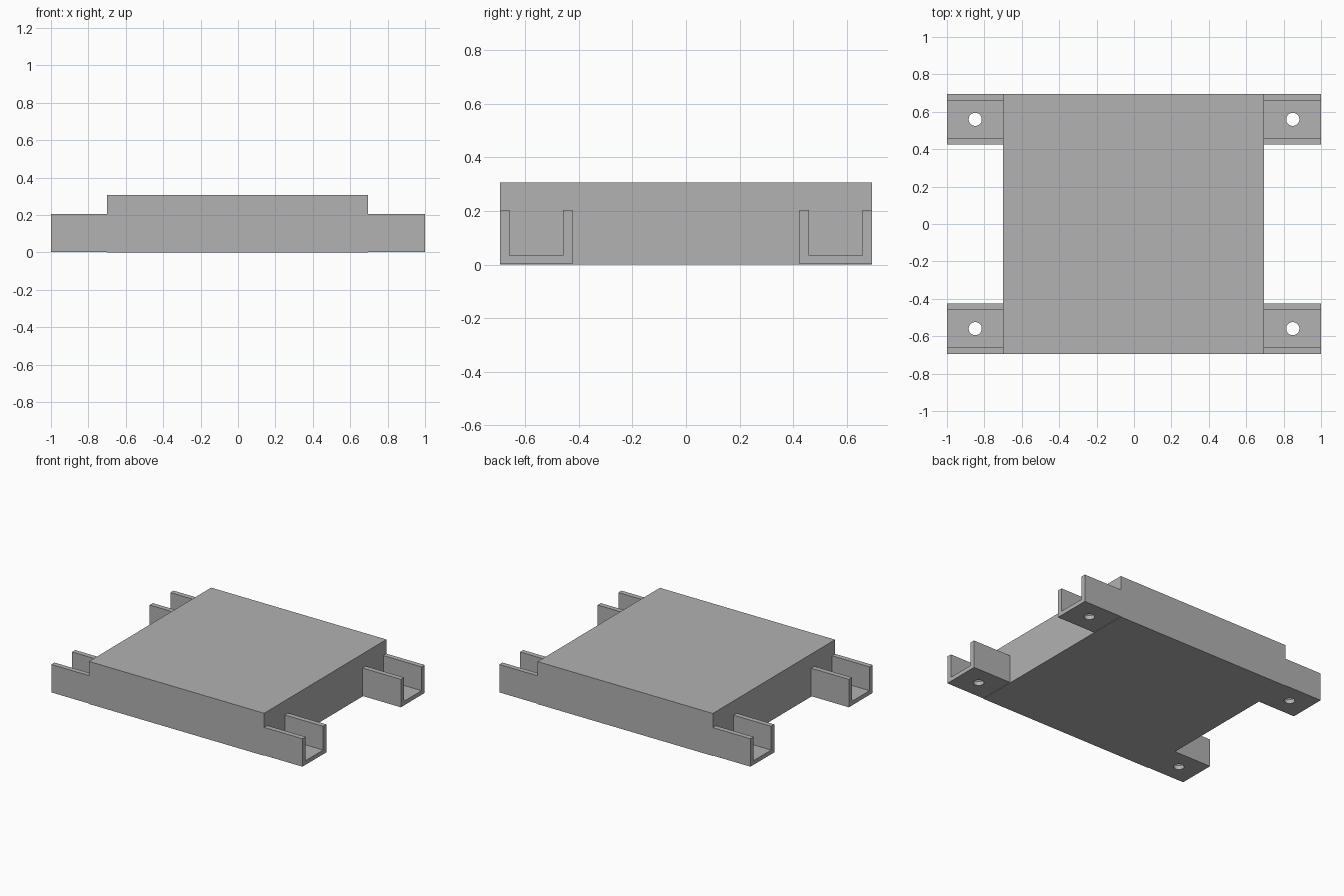
import bpy, bmesh

if "Cube" in bpy.data.objects:
    bpy.data.objects.remove(bpy.data.objects["Cube"])

grey = bpy.data.materials.new("grey")
grey.diffuse_color = (0.445, 0.445, 0.445, 1)
grey.use_nodes = True
grey.node_tree.nodes["Principled BSDF"].inputs["Base Color"].default_value = grey.diffuse_color

HALF_Y = 0.695           # half depth of the body
BODY_X = (-0.70, 0.695)  # left and right faces of the body
WIDTH, WALL = 0.271, 0.036
BASE, FLOOR, TOP = 0.003, 0.033, 0.204


def make_object(name, bm):
    bmesh.ops.recalc_face_normals(bm, faces=bm.faces)
    mesh = bpy.data.meshes.new(name)
    bm.to_mesh(mesh)
    bm.free()
    mesh.materials.append(grey)
    obj = bpy.data.objects.new(name, mesh)
    bpy.context.collection.objects.link(obj)
    return obj


def extrude_profile(name, x0, x1, profile):
    """Extrude a closed (y, z) outline from x0 to x1."""
    bm = bmesh.new()
    face = bm.faces.new([bm.verts.new((x0, y, z)) for y, z in profile])
    ext = bmesh.ops.extrude_face_region(bm, geom=[face])
    verts = [g for g in ext["geom"] if isinstance(g, bmesh.types.BMVert)]
    bmesh.ops.translate(bm, verts=verts, vec=(x1 - x0, 0, 0))
    return make_object(name, bm)


# Main block
extrude_profile("body", *BODY_X, [(-HALF_Y, 0), (HALF_Y, 0),
                                  (HALF_Y, 0.306), (-HALF_Y, 0.306)])

# Four open U-channel mounting feet, each with a round screw hole
for side, sx, x0 in (("left", -1, BODY_X[0]), ("right", 1, BODY_X[1])):
    for end, sy in (("front", -1), ("back", 1)):
        a, b = HALF_Y, HALF_Y - WIDTH
        outline = [(a, BASE), (a, TOP), (a - WALL, TOP), (a - WALL, FLOOR),
                   (b + WALL, FLOOR), (b + WALL, TOP), (b, TOP), (b, BASE)]
        foot = extrude_profile(f"{end}_{side}_channel_foot", x0, sx * 1.0,
                               [(sy * y, z) for y, z in outline])

        bm = bmesh.new()
        bmesh.ops.create_cone(bm, cap_ends=True, segments=32, radius1=0.035,
                              radius2=0.035, depth=0.1)
        cutter = make_object("hole_cutter", bm)
        cutter.location = (sx * 0.849, sy * (a + b) / 2, 0.018)
        cutter.hide_render = True

        cut = foot.modifiers.new("screw_hole", "BOOLEAN")
        cut.operation, cut.solver, cut.object = "DIFFERENCE", "EXACT", cutter
        bpy.context.view_layer.objects.active = foot
        bpy.ops.object.modifier_apply(modifier=cut.name)
        bpy.data.objects.remove(cutter)
